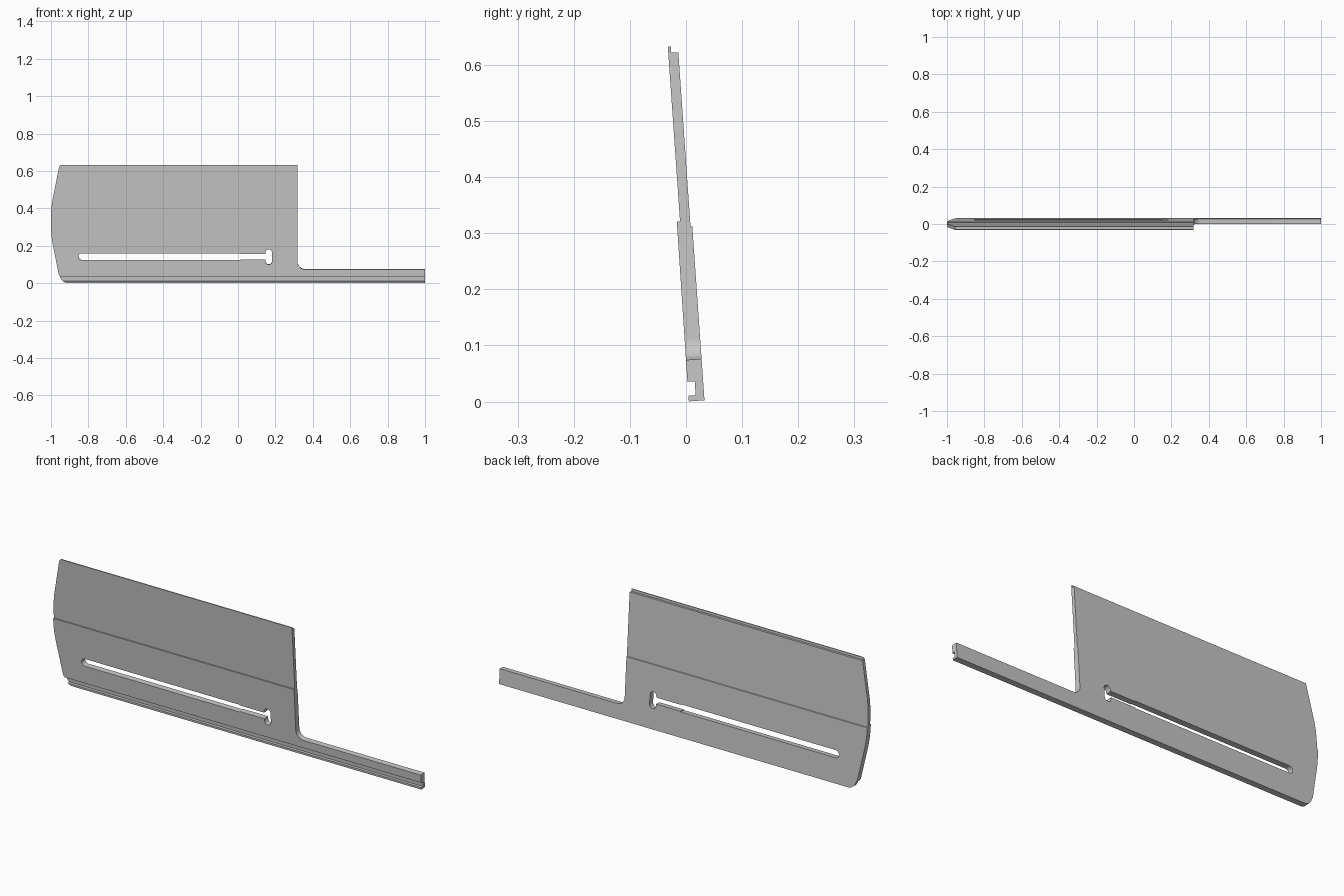
import bpy, bmesh, math

cube = bpy.data.objects.get("Cube")
if cube:
    bpy.data.objects.remove(cube, do_unlink=True)

TILT = math.radians(4)

grey = bpy.data.materials.new("light grey")
grey.use_nodes = True
grey.diffuse_color = (0.57, 0.57, 0.57, 1)
grey.node_tree.nodes["Principled BSDF"].inputs["Base Color"].default_value = grey.diffuse_color


def prism(name, points, axis, start, end):
    """Extrude a closed 2D outline along the x axis (y, z points) or y axis (x, z points)."""
    bm = bmesh.new()
    def place(p, d):
        return (d, p[0], p[1]) if axis == "x" else (p[0], d, p[1])
    rings = [[bm.verts.new(place(p, d)) for p in points] for d in (start, end)]
    bm.faces.new(rings[0])
    bm.faces.new(list(reversed(rings[1])))
    n = len(points)
    for i in range(n):
        j = (i + 1) % n
        bm.faces.new((rings[0][j], rings[0][i], rings[1][i], rings[1][j]))
    bmesh.ops.recalc_face_normals(bm, faces=bm.faces)
    mesh = bpy.data.meshes.new(name)
    bm.to_mesh(mesh)
    bm.free()
    mesh.materials.append(grey)
    ob = bpy.data.objects.new(name, mesh)
    bpy.context.collection.objects.link(ob)
    return ob


def arc(cx, cz, r, a0, a1, n=8):
    angles = [math.radians(a0 + (a1 - a0) * i / n) for i in range(n + 1)]
    return [(cx + r * math.cos(a), cz + r * math.sin(a)) for a in angles]


def cut(target, cutter, operation):
    mod = target.modifiers.new(cutter.name, "BOOLEAN")
    mod.operation = operation
    mod.solver = "EXACT"
    mod.object = cutter
    bpy.context.view_layer.objects.active = target
    bpy.ops.object.modifier_apply(modifier=mod.name)
    bpy.data.objects.remove(cutter, do_unlink=True)


# Panel cross-section: hooked foot, stepped middle and thin top lip
section = [
    (0.005, 0.0), (0.033, 0.0), (0.033, 0.31), (0.0298, 0.312),
    (0.0298, 0.622), (0.0172, 0.622), (0.0172, 0.633), (0.0118, 0.633),
    (0.0118, 0.321), (0.006, 0.321), (0.005, 0.035), (0.018, 0.035),
    (0.018, 0.01), (0.005, 0.01),
]
panel = prism("panel", section, "x", -1.1, 1.0)

# Outer silhouette: bowed left end, tall plate and long narrow arm
half_bow = [(-1, 0.03), (-0.998, 0.07), (-0.992, 0.115), (-0.958, 0.285)]
outline = [(x, 0.33 - d) for x, d in reversed(half_bow)]
outline += [(x, 0.33 + d) for x, d in half_bow]
outline += arc(-0.943, 0.62, 0.013, 160, 90, 4)
outline += [(0.318, 0.633)]
outline += arc(0.358, 0.114, 0.04, 180, 270)
outline += [(1.1, 0.074), (1.1, -0.1), (-0.908, -0.1)]
outline += arc(-0.908, 0.045, 0.045, 270, 190, 6)
cut(panel, prism("silhouette_cutter", outline, "y", -0.2, 0.2), "INTERSECT")

# Keyhole slot: long run, slightly narrower neck and upright rounded head
slot = arc(-0.8345, 0.1415, 0.0185, 270, 90)
slot += [(0.013, 0.16), (0.013, 0.157), (0.147, 0.157)]
slot += arc(0.1645, 0.163, 0.0175, 180, 0)
slot += arc(0.1645, 0.117, 0.0175, 0, -180)
slot += [(0.147, 0.126), (0.013, 0.126), (0.013, 0.123)]
cut(panel, prism("slot_cutter", slot, "y", -0.2, 0.2), "DIFFERENCE")

# Lean the panel, smooth only the rounded edges
panel.rotation_euler.x = TILT
bpy.ops.object.select_all(action="DESELECT")
panel.select_set(True)
bpy.context.view_layer.objects.active = panel
bpy.ops.object.shade_smooth_by_angle(angle=math.radians(25))
